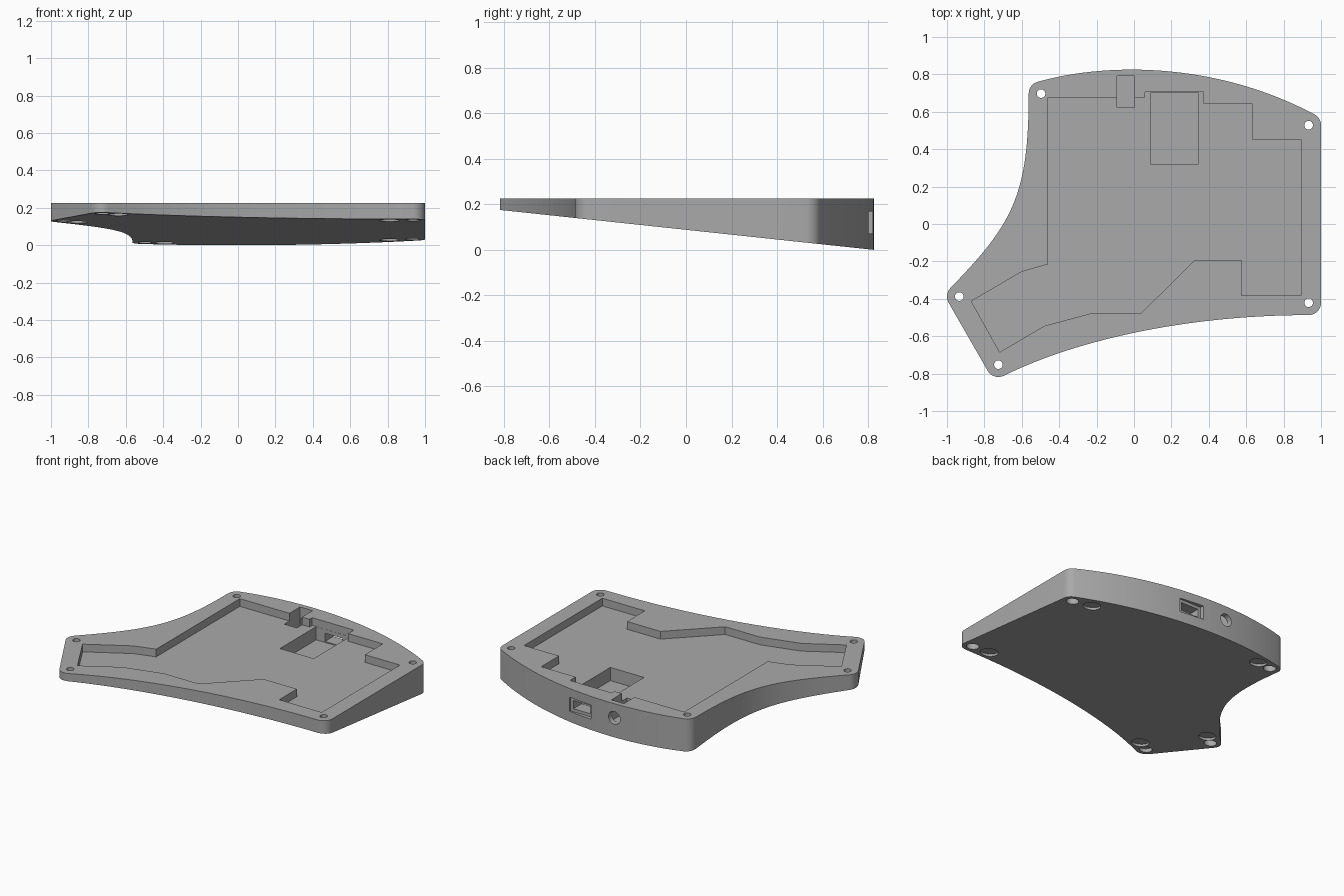
import bpy, bmesh, math
from mathutils import Vector, Matrix

if "Cube" in bpy.data.objects:
    bpy.data.objects.remove(bpy.data.objects["Cube"], do_unlink=True)

TOP, FLOOR, R = 0.226, 0.174, 0.066
HALF_Y, RISE = 0.82, 0.175
TILT = math.atan2(RISE, 2 * HALF_Y)

grey = bpy.data.materials.new("matte_grey")
grey.use_nodes = True
colour = (0.4, 0.4, 0.4, 1)
grey.diffuse_color = colour
grey.node_tree.nodes["Principled BSDF"].inputs["Base Color"].default_value = colour


def underside(y):
    return RISE * (HALF_Y - y) / (2 * HALF_Y)


def make(name, bm):
    bmesh.ops.recalc_face_normals(bm, faces=bm.faces[:])
    mesh = bpy.data.meshes.new(name)
    bm.to_mesh(mesh)
    bm.free()
    ob = bpy.data.objects.new(name, mesh)
    bpy.context.collection.objects.link(ob)
    mesh.materials.append(grey)
    return ob


def prism(name, outline, low, high):
    bm = bmesh.new()
    bottom = [bm.verts.new((x, y, low(y))) for x, y in outline]
    top = [bm.verts.new((x, y, high)) for x, y in outline]
    bm.faces.new(bottom)
    bm.faces.new(top)
    for i in range(len(outline)):
        j = (i + 1) % len(outline)
        bm.faces.new((bottom[i], bottom[j], top[j], top[i]))
    return make(name, bm)


def box(name, x0, x1, y0, y1, z0, z1):
    return prism(name, [(x0, y0), (x1, y0), (x1, y1), (x0, y1)], lambda y: z0, z1)


def cylinder(name, centre, radius, depth, tilt=0.0):
    bm = bmesh.new()
    place = Matrix.Translation(centre) @ Matrix.Rotation(tilt, 4, "X")
    bmesh.ops.create_cone(bm, cap_ends=True, segments=32, radius1=radius,
                          radius2=radius, depth=depth, matrix=place)
    return make(name, bm)


def bezier(a, b, c, d, steps=28):
    a, b, c, d = map(Vector, (a, b, c, d))
    for i in range(1, steps):
        t = i / steps
        s = 1 - t
        yield a * s**3 + b * 3 * s * s * t + c * 3 * s * t * t + d * t**3


# Outline: rounded corners about the screws, joined by sweeping curves
# (screw centre, start angle, end angle, curve handles to the next corner)
corners = [
    ((-0.497, 0.697), 104, 180, ((-0.563, 0.15), (-0.65, 0.0))),
    ((-0.934, -0.388), 134, 209.5, None),
    ((-0.725, -0.752), 209.5, 296, ((-0.3, -0.615), (0.3, -0.487))),
    ((0.934, -0.421), 270, 360, None),
    ((0.934, 0.528), 0, 62, ((0.47, 0.85), (-0.1, 0.875))),
]


def on_corner(corner, degrees):
    a = math.radians(degrees)
    return Vector(corner[0]) + R * Vector((math.cos(a), math.sin(a)))


outline = []
for i, corner in enumerate(corners):
    start, end, handles = corner[1:]
    outline += [on_corner(corner, start + (end - start) * k / 10) for k in range(11)]
    if handles:
        following = corners[(i + 1) % len(corners)]
        outline += list(bezier(outline[-1], *handles, on_corner(following, following[1])))

case = prism("keyboard_case", outline, underside, TOP)

# Main tray
tray = [(-0.46, 0.677), (0.06, 0.677), (0.06, 0.705), (0.372, 0.705), (0.372, 0.643),
        (0.63, 0.643), (0.63, 0.452), (0.892, 0.452), (0.892, -0.382), (0.575, -0.382),
        (0.575, -0.193), (0.325, -0.193), (0.04, -0.475), (-0.22, -0.475),
        (-0.48, -0.545), (-0.718, -0.685), (-0.87, -0.413), (-0.6, -0.255), (-0.46, -0.215)]
cutters = [prism("tray_cutter", tray, lambda y: FLOOR, 0.4)]

# Controller pocket, its port recess and opening, and the jack slot and hole
cutters += [
    box("controller_pocket_cutter", 0.09, 0.342, 0.318, 0.704, 0.085, 0.3),
    box("port_recess_cutter", 0.134, 0.307, 0.793, 0.95, 0.072, 0.167),
    box("port_opening_cutter", 0.156, 0.285, 0.6, 0.9, 0.092, 0.147),
    box("jack_slot_cutter", -0.09, 0.004, 0.622, 0.79, 0.085, 0.3),
    cylinder("jack_hole_cutter", (-0.043, 0.83, 0.13), 0.043, 0.15, math.pi / 2),
]

# Screw holes with wide bores from below
for (x, y), *_ in corners:
    cutters.append(cylinder("screw_cutter", (x, y, 0.2), 0.023, 0.8))
    cutters.append(cylinder("screw_bore_cutter", (x, y, 0.195 - 0.2), 0.039, 0.4))

# Shallow foot recesses following the sloping underside
for x, y in [(-0.394, 0.71), (-0.86, -0.33), (-0.64, -0.703), (0.81, -0.41), (0.81, 0.565)]:
    cutters.append(cylinder("foot_cutter", (x, y, underside(y)), 0.054, 0.03, -TILT))

bpy.context.view_layer.objects.active = case
for cutter in cutters:
    cutter.hide_render = True
    cut = case.modifiers.new(cutter.name, "BOOLEAN")
    cut.operation, cut.solver, cut.object = "DIFFERENCE", "EXACT", cutter
    bpy.ops.object.modifier_apply(modifier=cut.name)
    bpy.data.objects.remove(cutter, do_unlink=True)

bpy.ops.object.select_all(action="DESELECT")
case.select_set(True)
bpy.ops.object.shade_smooth_by_angle(angle=math.radians(30))
